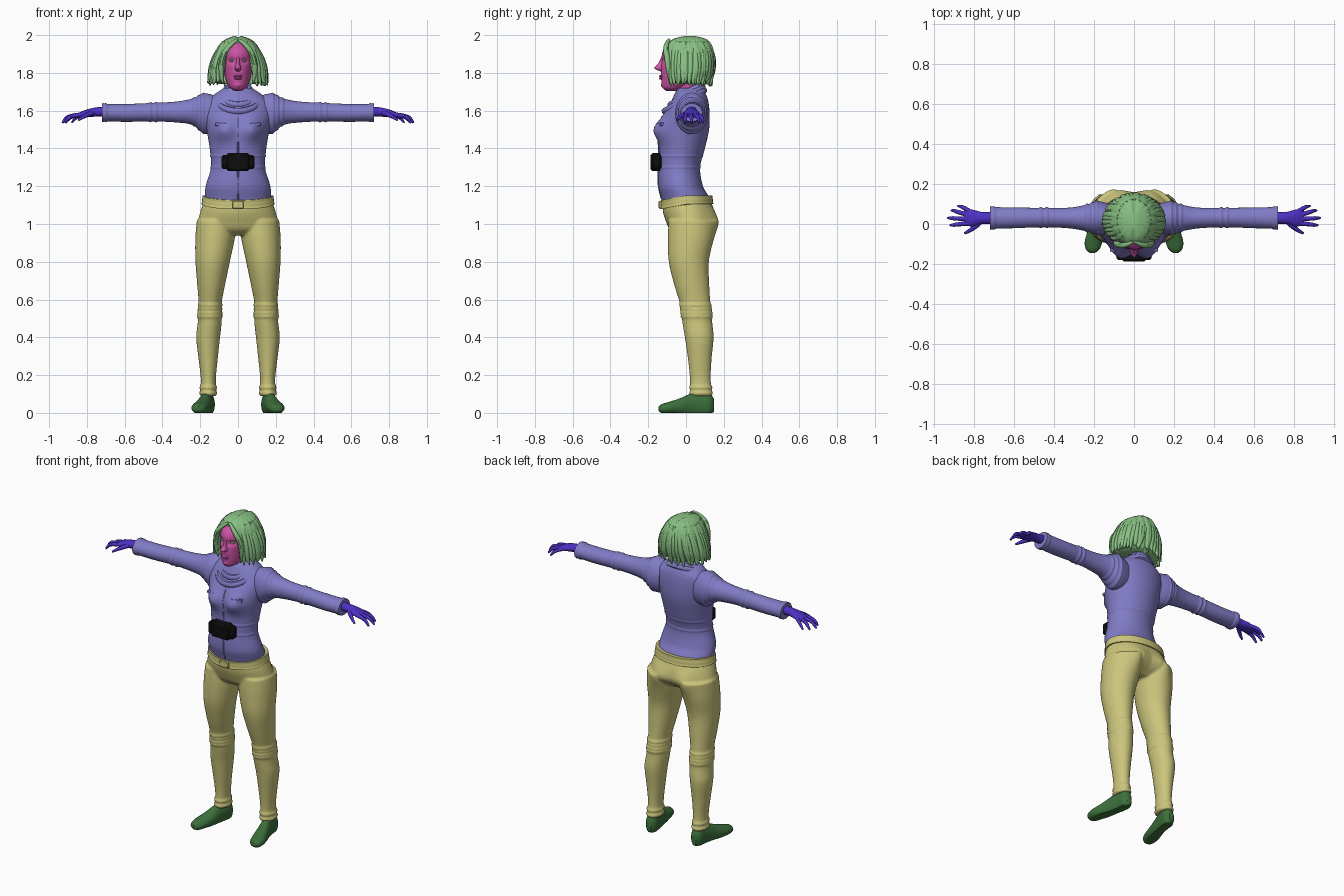
import bpy, bmesh, math, random
from mathutils import Matrix, Vector

random.seed(4)
if "Cube" in bpy.data.objects:
    bpy.data.objects.remove(bpy.data.objects["Cube"])


def colour(name, rgb):
    m = bpy.data.materials.new(name)
    m.use_nodes = True
    m.diffuse_color = (*rgb, 1)
    m.node_tree.nodes["Principled BSDF"].inputs["Base Color"].default_value = (*rgb, 1)
    return m


HAIR = colour("soft green", (.25, .53, .23))
SKIN = colour("pink", (.62, .09, .38))
CLOTH = colour("lavender", (.22, .20, .56))
GLOVE = colour("violet", (.075, .03, .55))
TROUSER = colour("khaki", (.60, .56, .20))
SHOE = colour("dark green", (.045, .16, .045))
BLACK = colour("black", (.004, .004, .004))


def sample(stations, p):
    """Smoothly interpolate (position, centre 1, centre 2, radius 1, radius 2)."""
    last = len(stations) - 1
    i = max([k for k in range(last) if stations[k][0] <= p] or [0])

    def slope(k, c):
        a, b = stations[max(k - 1, 0)], stations[min(k + 1, last)]
        return (b[c] - a[c]) / (b[0] - a[0])
    a, b = stations[i], stations[i + 1]
    h = b[0] - a[0]
    t = (p - a[0]) / h
    s = t * t * (3 - 2 * t)
    return [a[c] + (b[c] - a[c]) * s + h * t * (1 - t) * ((1 - t) * slope(i, c) - t * slope(i + 1, c))
            for c in range(1, 5)]


def loft(bm, stations, axis="z", steps=40, sides=40, folds=(), height=.006, width=.007, sculpt=None):
    """Elliptical sections along an axis, with optional raised cloth folds."""
    rings = []
    for k in range(steps + 1):
        p = stations[0][0] + (stations[-1][0] - stations[0][0]) * k / steps
        c1, c2, r1, r2 = sample(stations, p)
        bump = sum(height * math.exp(-((p - f) / width) ** 2) for f in folds)
        ring = []
        for j in range(sides):
            a = math.tau * j / sides
            u = c1 + (r1 + bump) * math.cos(a)
            w = c2 + (r2 + bump) * math.sin(a)
            v = Vector({"x": (p, u, w), "y": (u, p, w), "z": (u, w, p)}[axis])
            if sculpt:
                sculpt(v)
            ring.append(bm.verts.new(v))
        rings.append(ring)
    for a, b in zip(rings, rings[1:]):
        for j in range(sides):
            n = (j + 1) % sides
            bm.faces.new((a[j], a[n], b[n], b[j]))
    bm.faces.new(rings[0])
    bm.faces.new(rings[-1])


def ball(bm, place, size):
    bmesh.ops.create_uvsphere(bm, u_segments=20, v_segments=12, radius=1,
                              matrix=Matrix.Translation(place) @ Matrix.Diagonal((*size, 1)))


def box(bm, place, size, turn=0):
    bmesh.ops.create_cube(bm, size=2, matrix=Matrix.Translation(place)
                          @ Matrix.Rotation(turn, 4, "Z") @ Matrix.Diagonal((*size, 1)))


def dress(obj, mat, mirror):
    obj.data.materials.append(mat)
    bpy.ops.object.select_all(action="DESELECT")
    obj.select_set(True)
    bpy.context.view_layer.objects.active = obj
    if obj.type == "CURVE":
        bpy.ops.object.convert(target="MESH")
        obj = bpy.context.object
    bpy.ops.object.shade_smooth_by_angle(angle=math.radians(45))
    if mirror:
        obj.modifiers.new("Mirror", "MIRROR").use_mirror_merge = False
    return obj


def finish(name, bm, mat, mirror=False, bevel=0):
    bmesh.ops.recalc_face_normals(bm, faces=bm.faces)
    mesh = bpy.data.meshes.new(name)
    bm.to_mesh(mesh)
    bm.free()
    obj = bpy.data.objects.new(name, mesh)
    bpy.context.collection.objects.link(obj)
    if bevel:
        obj.modifiers.new("Bevel", "BEVEL").width = bevel
    return dress(obj, mat, mirror)


def tubes(name, paths, mat, mirror=False, closed=False):
    """Round tapering strands; every path is a list of (point, radius)."""
    data = bpy.data.curves.new(name, "CURVE")
    data.dimensions, data.bevel_depth, data.bevel_resolution = "3D", 1, 2
    data.use_fill_caps = True
    for path in paths:
        s = data.splines.new("NURBS")
        s.points.add(len(path) - 1)
        for q, (v, r) in zip(s.points, path):
            q.co, q.radius = (*v, 1), r
        s.order_u, s.resolution_u = 3, 5
        s.use_endpoint_u, s.use_cyclic_u = not closed, closed
    obj = bpy.data.objects.new(name, data)
    bpy.context.collection.objects.link(obj)
    return dress(obj, mat, mirror)


# Jacket body with bust and belt seams
def bust(v):
    if v.y < -.02:
        v.y -= .042 * math.exp(-((abs(v.x) - .075) / .055) ** 2 - ((v.z - 1.5) / .06) ** 2)


torso = [(1.1, 0, 0, .172, .12), (1.14, 0, -.005, .176, .126), (1.2, 0, -.028, .171, .118),
         (1.3, 0, -.035, .143, .11), (1.4, 0, -.022, .15, .122), (1.5, 0, -.01, .166, .132),
         (1.58, 0, .003, .178, .122), (1.65, 0, .02, .165, .098), (1.69, 0, .022, .12, .082),
         (1.72, 0, .02, .075, .062)]
bm = bmesh.new()
loft(bm, torso, steps=130, sides=56, folds=(1.3, 1.36), height=.003, width=.005, sculpt=bust)
finish("jacket_body", bm, CLOTH)

# Sleeves with rolled armholes, elbow seams and cuffs
sleeve = [(.12, .025, 1.58, .075, .1), (.18, .03, 1.585, .083, .106), (.235, .03, 1.594, .067, .072),
          (.32, .03, 1.593, .052, .056), (.45, .032, 1.592, .048, .049), (.6, .031, 1.588, .052, .047),
          (.72, .03, 1.59, .054, .045)]
bm = bmesh.new()
loft(bm, sleeve, "x", 150, folds=(.185, .21, .235, .435, .465, .7, .715), height=.005)
finish("sleeves", bm, CLOTH, True)

# Padded collar rolls, low at the front
rolls = []
for i in range(3):
    turn = Matrix.Rotation(math.radians(28), 3, "X")
    mid = Vector((0, .015 - .012 * i, 1.7 - .024 * i))
    rolls.append([(mid + turn @ Vector(((.066 + .021 * i) * math.cos(a), (.075 + .021 * i) * math.sin(a), 0)), .018)
                  for a in (math.tau * k / 28 for k in range(28))])
tubes("collar_rolls", rolls, CLOTH, closed=True)

# Front zip and pocket flaps
zip_path = []
for k in range(12):
    z = 1.13 + .04 * k
    _, cy, _, ry = sample(torso, z)
    v = Vector((0, cy - ry, z))
    bust(v)
    zip_path.append((v, .004))
tubes("jacket_zip", [zip_path], CLOTH)
bm = bmesh.new()
box(bm, (.088, -.137, 1.528), (.033, .01, .009), .35)
finish("pocket_flaps", bm, CLOTH, True, .003)

# Belt pack
bm = bmesh.new()
box(bm, (0, -.155, 1.328), (.088, .025, .038))
box(bm, (0, -.158, 1.328), (.062, .029, .048))
finish("belt_pack", bm, BLACK, bevel=.01)


# Trousers: legs and hips fused into one cloth surface
def seat(v):
    if v.y > .03:
        v.y += .024 * math.exp(-((abs(v.x) - .09) / .06) ** 2 - ((v.z - 1.01) / .07) ** 2)


def dip(v):
    v.z += .2 * min(v.y, 0)


leg = [(.09, .158, .08, .042, .058), (.18, .157, .076, .04, .055), (.28, .158, .073, .05, .062),
       (.4, .158, .07, .063, .076), (.48, .15, .06, .063, .079), (.57, .148, .05, .06, .08),
       (.68, .142, .03, .074, .093), (.8, .134, .015, .091, .106), (.92, .122, .024, .104, .12),
       (1.02, .113, .03, .105, .122)]
hips = [(.94, 0, .02, .14, .07), (.97, 0, .022, .203, .108), (1.01, 0, .025, .212, .13),
        (1.06, 0, .015, .201, .136), (1.11, 0, .005, .184, .13)]
bm = bmesh.new()
loft(bm, leg, steps=200, folds=(.105, .135, .51, .53, .55, .57), height=.008, sculpt=seat)
loft(bm, hips, sculpt=seat)
trousers = finish("trousers", bm, TROUSER, True)
remesh = trousers.modifiers.new("Fuse", "REMESH")
remesh.mode, remesh.voxel_size, remesh.use_smooth_shade = "VOXEL", .007, True
relax = trousers.modifiers.new("Relax", "SMOOTH")
relax.factor, relax.iterations = .5, 3

bm = bmesh.new()
loft(bm, [(1.105, 0, .005, .19, .137), (1.13, 0, .004, .19, .138), (1.152, 0, .002, .184, .134)],
     steps=20, folds=(1.108, 1.15), height=.003, sculpt=dip)
finish("waistband", bm, TROUSER)
bm = bmesh.new()
box(bm, (0, -.137, 1.102), (.03, .008, .02))
finish("waist_buckle", bm, TROUSER, bevel=.004)

# Shoes, toes turned out
def sole(v):
    v.z = max(v.z, 0)


bm = bmesh.new()
loft(bm, [(-.145, .208, .022, .012, .012), (-.13, .207, .022, .032, .024), (-.09, .202, .026, .044, .032),
          (-.03, .187, .032, .042, .046), (.03, .172, .042, .036, .062), (.08, .162, .045, .036, .066),
          (.125, .158, .045, .034, .062), (.147, .157, .04, .016, .035)], "y", sculpt=sole)
finish("shoes", bm, SHOE, True)

# Hands with spread, drooping fingers
bm = bmesh.new()
loft(bm, [(.7, .03, 1.596, .03, .026), (.76, .03, 1.592, .03, .024), (.81, .03, 1.584, .042, .019),
          (.85, .032, 1.574, .036, .011)], "x", 20, 24)
finish("palms", bm, GLOVE, True)
fingers = [[((.77, .01, 1.588), .014), ((.805, -.028, 1.578), .013), ((.845, -.046, 1.55), .006)]]
for root, tip, reach in ((.062, .09, .88), (.045, .068, .912), (.025, .03, .93), (.004, -.006, .917)):
    fingers.append([((.82, root, 1.58), .012), ((reach - .04, (root + tip) / 2, 1.574), .011),
                    ((reach - .012, tip, 1.555), .009), ((reach, tip, 1.535), .005)])
tubes("fingers", fingers, GLOVE, True)


# Head with eye sockets, nose, lips and chin
def face(v):
    if v.y < -.03:
        v.y += .013 * math.exp(-((abs(v.x) - .033) / .02) ** 2 - ((v.z - 1.863) / .016) ** 2)


bm = bmesh.new()
loft(bm, [(1.705, 0, -.075, .018, .03), (1.72, 0, -.062, .042, .062), (1.75, 0, -.04, .06, .09),
          (1.8, 0, -.02, .072, .112), (1.86, 0, -.01, .079, .12), (1.92, 0, 0, .077, .12),
          (1.97, 0, .01, .045, .075)], steps=60, sides=64, sculpt=face)
loft(bm, [(1.62, 0, .012, .06, .062), (1.7, 0, .004, .05, .056), (1.78, 0, .01, .05, .055)])
loft(bm, [(1.808, 0, -.122, .01, .014), (1.824, 0, -.135, .017, .033), (1.85, 0, -.124, .01, .023),
          (1.885, 0, -.115, .009, .014)], steps=20, sides=20)
for z, wide in ((1.783, .025), (1.771, .022)):
    ball(bm, (0, -.13, z), (wide, .013, .007))
ball(bm, (0, -.115, 1.737), (.022, .018, .018))
finish("head", bm, SKIN)
bm = bmesh.new()
ball(bm, (.033, -.105, 1.864), (.014, .009, .006))
finish("eyes", bm, HAIR, True)

# Bobbed hair: wavy cap with a face opening, then loose locks
hair = [(1.742, 0, .015, .1, .08), (1.755, 0, .012, .14, .11), (1.79, 0, .015, .152, .123),
        (1.85, 0, .02, .14, .132), (1.9, 0, .018, .124, .132), (1.95, 0, .016, .098, .118),
        (1.98, 0, .018, .062, .088), (1.995, 0, .02, .02, .04)]


def waves(v):
    a = math.atan2(v.y - .02, v.x)
    k = 1 + .016 * math.sin(17 * a + 14 * v.z) + .01 * math.sin(29 * a - 20 * v.z)
    v.x, v.y = v.x * k, .02 + (v.y - .02) * k
    v.z -= .008 * math.exp(-(v.x / .008) ** 2)


bm = bmesh.new()
loft(bm, hair, steps=60, sides=120, sculpt=waves)
cap = finish("hair_cap", bm, HAIR)
bm = bmesh.new()
bmesh.ops.create_cone(bm, cap_ends=True, segments=48, radius1=1, radius2=1, depth=.3,
                      matrix=Matrix.Translation((.003, -.18, 1.795)) @ Matrix.Diagonal((.078, 1, .163, 1))
                      @ Matrix.Rotation(math.pi / 2, 4, "X"))
cutter = finish("face_cutter", bm, HAIR)
cutter.hide_render = True
cut = cap.modifiers.new("Face opening", "BOOLEAN")
cut.object = cutter
bpy.context.view_layer.objects.active = cap
bpy.ops.object.modifier_apply(modifier=cut.name)
bpy.data.objects.remove(cutter)

locks = []
for k in range(38):
    a = math.radians(-50 + 280 * k / 37 + random.uniform(-4, 4))
    path = []
    for z, r, out in ((1.965, .005, .96), (1.9, .014, .96), (1.82, .018, .96), (1.77, .014, .98),
                      (1.74 + random.uniform(-.012, .014), .003, random.uniform(1, 1.1))):
        _, cy, rx, ry = sample(hair, max(z, 1.765))
        b = a + (1.9 - z) * random.uniform(-.4, .4)
        path.append(((rx * out * math.cos(b), cy + ry * out * math.sin(b), z), r))
    locks.append(path)
for s in (-1, 1):
    locks.append([((s * x, y, z), r) for x, y, z, r in ((.005, -.09, 1.975, .008), (.05, -.112, 1.945, .014),
                  (.085, -.1, 1.88, .016), (.092, -.09, 1.8, .014), (.078, -.085, 1.742, .004))])
tubes("hair_locks", locks, HAIR)
